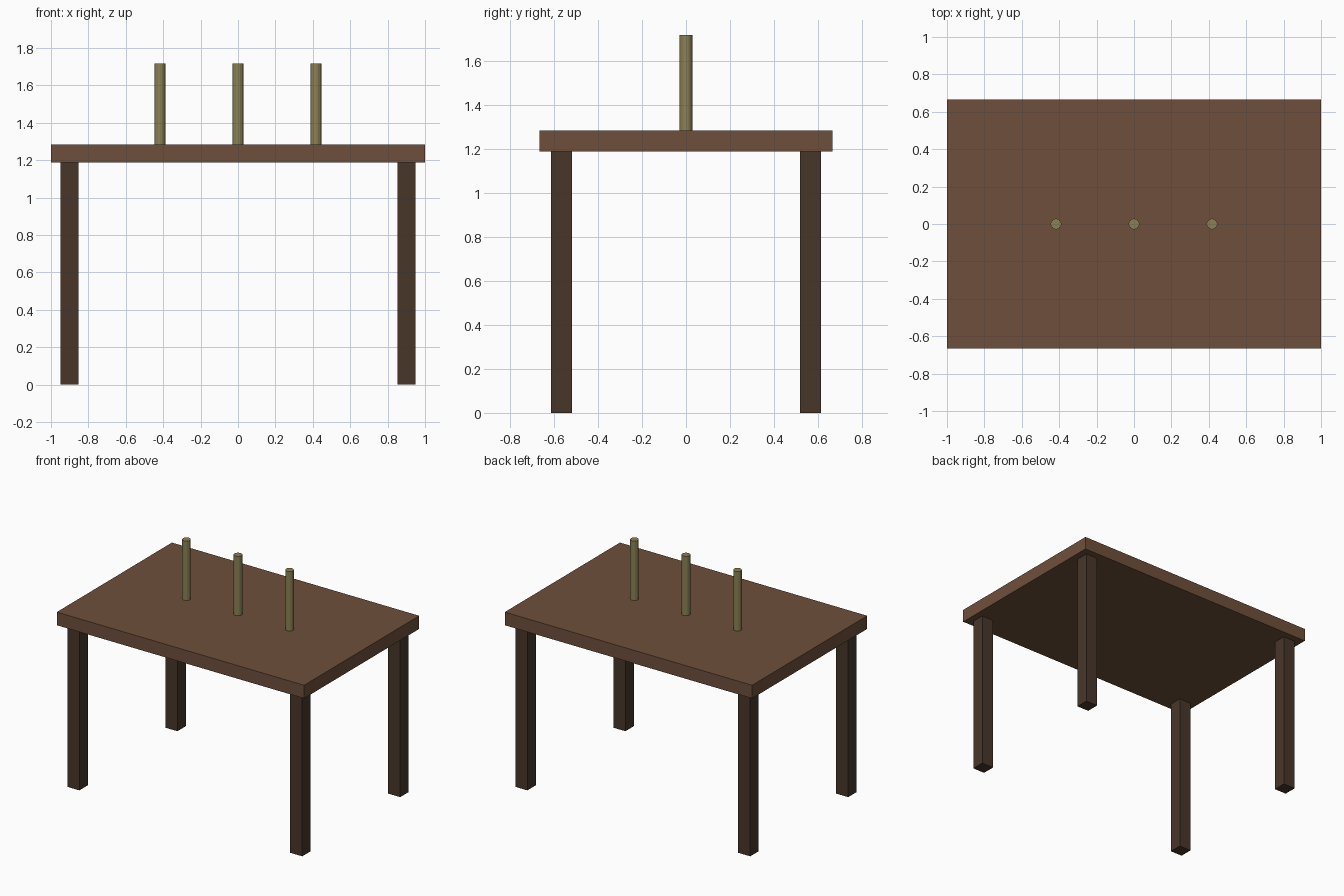
import bpy

if "Cube" in bpy.data.objects:
    bpy.data.objects.remove(bpy.data.objects["Cube"])

TOP_Z0, TOP_Z1 = 1.187, 1.283
HALF_Y = 0.665


def material(name, rgb):
    m = bpy.data.materials.new(name)
    m.diffuse_color = (*rgb, 1)
    m.use_nodes = True
    m.node_tree.nodes["Principled BSDF"].inputs["Base Color"].default_value = m.diffuse_color
    return m


def finish(name, mat):
    ob = bpy.context.object
    ob.name = name
    ob.data.materials.append(mat)
    return ob


def box(name, centre, size, mat):
    bpy.ops.mesh.primitive_cube_add(size=1, location=centre)
    ob = finish(name, mat)
    ob.scale = size
    bpy.ops.object.transform_apply(location=False, rotation=False, scale=True)
    return ob


top_wood = material("top_wood", (0.156, 0.078, 0.044))
leg_wood = material("leg_wood", (0.065, 0.037, 0.023))
wax = material("peg_olive", (0.26, 0.22, 0.09))

# Table top
box("table_top", (0, 0, (TOP_Z0 + TOP_Z1) / 2),
    (2, 2 * HALF_Y, TOP_Z1 - TOP_Z0), top_wood)

# Four square legs, inset from the corners
for sx, side in ((-1, "left"), (1, "right")):
    for sy, end in ((-1, "front"), (1, "back")):
        box(f"{end}_{side}_leg", (sx * 0.901, sy * 0.566, TOP_Z0 / 2),
            (0.097, 0.097, TOP_Z0), leg_wood)

# Three upright rods along the middle of the top
ROD_TOP = 1.717
for x, where in ((-0.417, "left"), (0, "middle"), (0.417, "right")):
    bpy.ops.mesh.primitive_cylinder_add(
        vertices=16, radius=0.029, depth=ROD_TOP - TOP_Z1,
        location=(x, 0, (ROD_TOP + TOP_Z1) / 2))
    finish(f"{where}_rod", wax)
